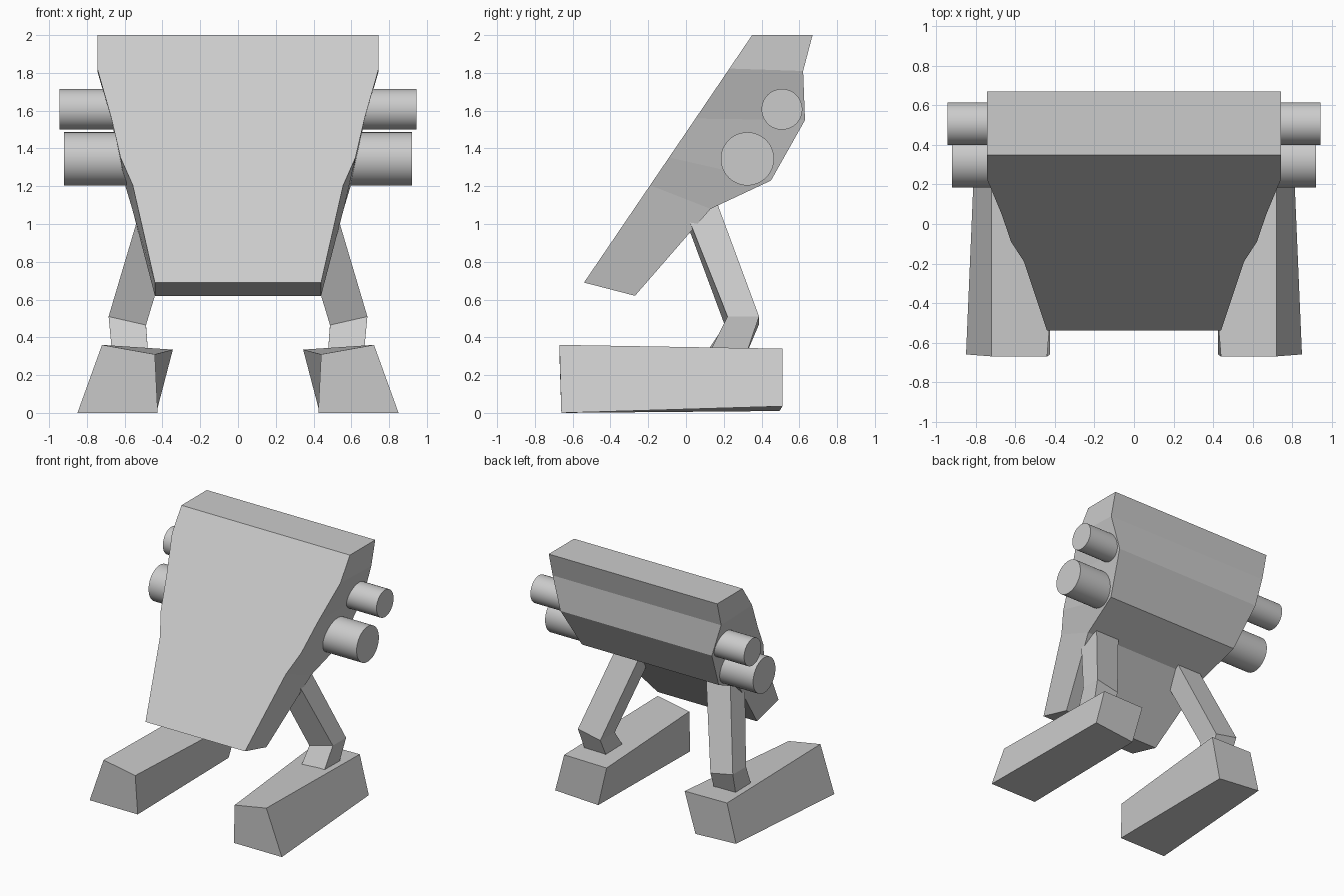
import bpy, bmesh, math
from mathutils import Matrix

if "Cube" in bpy.data.objects:
    bpy.data.objects.remove(bpy.data.objects["Cube"])


def finish(name, bm, mirror=False):
    bmesh.ops.recalc_face_normals(bm, faces=bm.faces)
    mesh = bpy.data.meshes.new(name)
    bm.to_mesh(mesh)
    bm.free()
    obj = bpy.data.objects.new(name, mesh)
    bpy.context.collection.objects.link(obj)
    if mirror:
        obj.modifiers.new("Mirror", 'MIRROR').use_axis[0] = True
    return obj


def loft(name, rings, mirror=False):
    """Skin four-sided cross-sections and cap both ends."""
    bm = bmesh.new()
    loops = [[bm.verts.new(p) for p in ring] for ring in rings]
    for a, b in zip(loops, loops[1:]):
        for i in range(4):
            j = (i + 1) % 4
            bm.faces.new((a[i], a[j], b[j], b[i]))
    bm.faces.new(loops[0])
    bm.faces.new(loops[-1])
    return finish(name, bm, mirror)


def barrel(name, y, z, radius, x_in, x_out):
    bm = bmesh.new()
    place = Matrix.Translation(((x_in + x_out) / 2, y, z)) @ Matrix.Rotation(math.pi / 2, 4, 'Y')
    bmesh.ops.create_cone(bm, cap_ends=True, segments=48, radius1=radius,
                          radius2=radius, depth=x_out - x_in, matrix=place)
    for f in bm.faces:
        f.smooth = len(f.verts) == 4
    for e in bm.edges:
        e.smooth = all(len(f.verts) == 4 for f in e.link_faces)
    return finish(name, bm, True)


# Leaning body: rows of (half width, y, z) on the front plane and on the back
front = [(.745, .35, 2), (.745, .23, 1.823), (.67, .05, 1.558),
         (.622, -.09, 1.352), (.557, -.19, 1.205), (.44, -.54, .69)]
back = [(.745, .67, 2), (.745, .62, 1.81), (.67, .63, 1.55),
        (.605, .45, 1.23), (.56, .13, 1.08), (.44, -.27, .62)]
loft("body", [[(-f[0], f[1], f[2]), f, b, (-b[0], b[1], b[2])]
              for f, b in zip(front, back)])

# Side barrels
barrel("upper_barrels", .508, 1.607, .108, .5, .945)
barrel("lower_barrels", .325, 1.345, .141, .45, .92)

# Bent legs: top, knee and ankle sections
loft("legs", [
    [(.495, -.035, 1.15), (.495, .15, 1.15), (.28, .15, 1.15), (.28, -.05, 1.15)],
    [(.685, .22, .51), (.685, .387, .51), (.487, .387, .47), (.487, .205, .465)],
    [(.665, .115, .30), (.665, .315, .30), (.475, .315, .30), (.475, .095, .30)],
], True)

# Tapered feet: front and back sections
loft("feet", [
    [(.85, -.66, 0), (.72, -.67, .36), (.44, -.67, .31), (.425, -.66, 0)],
    [(.80, .51, .035), (.72, .51, .34), (.345, .51, .335), (.43, .495, .01)],
], True)
